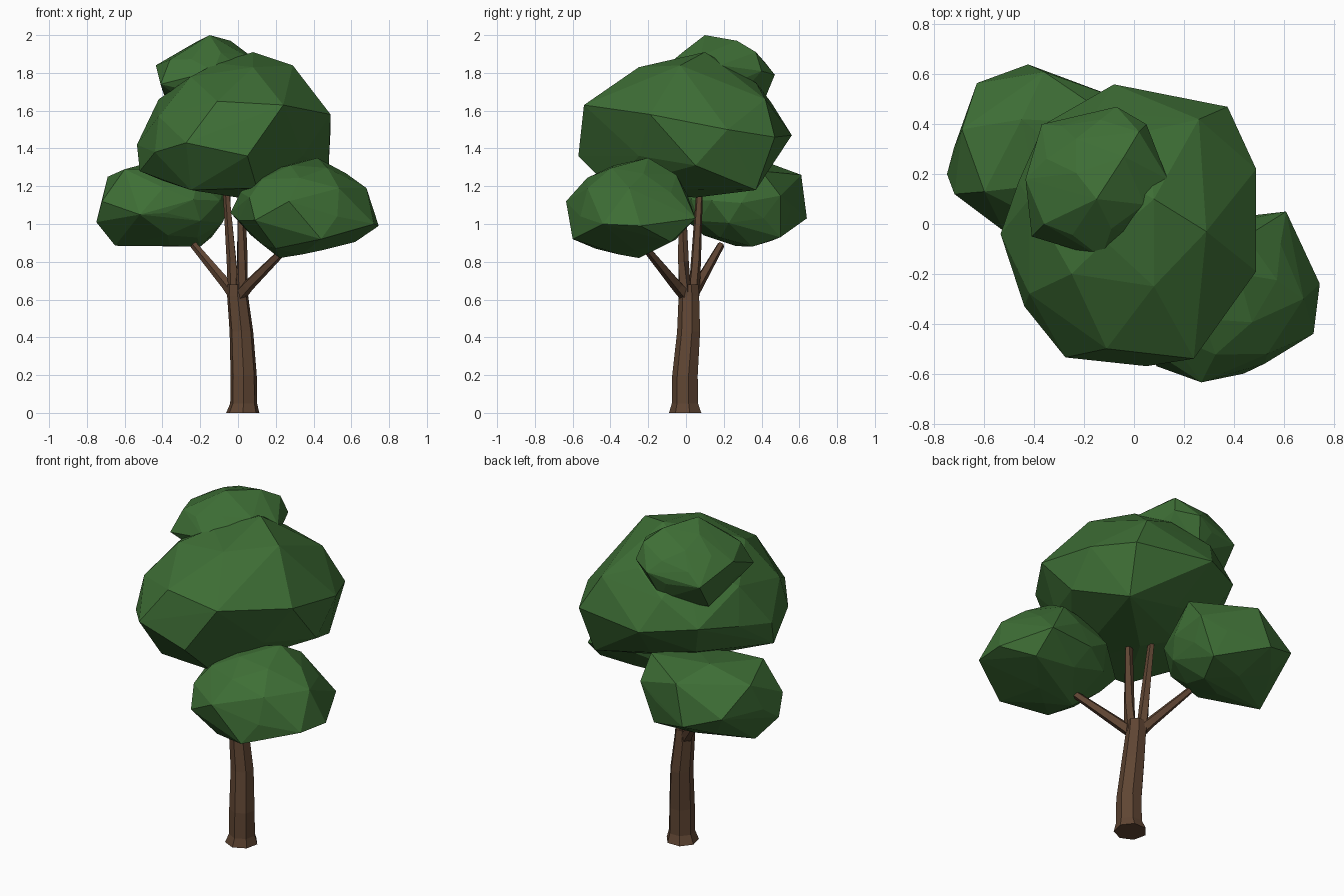
import bpy
import bmesh
import math
from mathutils import Vector, Euler

default_cube = bpy.data.objects.get("Cube")
if default_cube:
    bpy.data.objects.remove(default_cube, do_unlink=True)


def make_material(name, red, green, blue):
    material = bpy.data.materials.new(name)
    material.use_nodes = True
    colour = (red, green, blue, 1.0)
    material.diffuse_color = colour
    material.node_tree.nodes["Principled BSDF"].inputs["Base Color"].default_value = colour
    return material


def finish_object(name, bm, material):
    bmesh.ops.recalc_face_normals(bm, faces=bm.faces[:])
    mesh = bpy.data.meshes.new(name)
    bm.to_mesh(mesh)
    bm.free()
    mesh.materials.append(material)
    obj = bpy.data.objects.new(name, mesh)
    bpy.context.collection.objects.link(obj)
    return obj


def make_limb(name, path, radii, sides, material, level_rings=False):
    """Faceted tube following a path, with one radius per path point."""
    bm = bmesh.new()
    points = [Vector(p) for p in path]
    last = len(points) - 1
    rings = []
    for i, (centre, radius) in enumerate(zip(points, radii)):
        direction = points[min(i + 1, last)] - points[max(i - 1, 0)]
        if level_rings:
            direction = Vector((0, 0, 1))
        turn = direction.to_track_quat("Z", "Y")
        ring = []
        for k in range(sides):
            angle = math.tau * k / sides + math.pi / 2
            offset = Vector((math.cos(angle), math.sin(angle), 0)) * radius
            ring.append(bm.verts.new(centre + turn @ offset))
        rings.append(ring)
    for lower, upper in zip(rings, rings[1:]):
        for k in range(sides):
            n = (k + 1) % sides
            bm.faces.new((lower[k], lower[n], upper[n], upper[k]))
    bm.faces.new(rings[0])
    bm.faces.new(rings[-1])
    return finish_object(name, bm, material)


def make_foliage(name, centre, size, spin, corners, material):
    """Low-poly clump: a stretched icosphere pulled out to a few corners."""
    bm = bmesh.new()
    bmesh.ops.create_icosphere(bm, subdivisions=2, radius=0.95)
    turn = Euler((spin, spin / 2, spin)).to_matrix()
    centre, size = Vector(centre), Vector(size)
    for vert in bm.verts:
        vert.co = centre + (turn @ vert.co) * size
    # Pull the nearest points to each corner and merge them there
    reach = min(size) * 0.5
    pulled = [Vector(c) for c in corners]
    loose = [v.co.copy() for v in bm.verts]
    for corner in pulled:
        loose = [p for p in loose if (p - corner).length > reach]
    bm.free()
    # Wrap the remaining points in a faceted skin
    bm = bmesh.new()
    for point in loose + pulled:
        bm.verts.new(point)
    bmesh.ops.convex_hull(bm, input=bm.verts[:])
    stray = [v for v in bm.verts if not v.link_faces]
    bmesh.ops.delete(bm, geom=stray, context="VERTS")
    return finish_object(name, bm, material)


bark = make_material("bark brown", 0.115, 0.06, 0.033)
leaves = make_material("leaf green", 0.048, 0.157, 0.036)

# Trunk with a flared foot and a gentle bend
make_limb("trunk",
          [(0.025, 0, 0), (0.03, -0.002, 0.05), (0.03, -0.002, 0.2),
           (0.018, 0.017, 0.43), (-0.002, 0.018, 0.62), (-0.004, 0.018, 0.68)],
          [0.09, 0.073, 0.071, 0.064, 0.057, 0.053], 7, bark, level_rings=True)

# Two side branches and two upright branches
make_limb("left_front_branch",
          [(0, 0.01, 0.61), (0.05, -0.045, 0.67), (0.25, -0.21, 0.87)],
          [0.037, 0.032, 0.021], 5, bark)
make_limb("right_back_branch",
          [(-0.005, 0.02, 0.61), (-0.06, 0.065, 0.68), (-0.235, 0.185, 0.89)],
          [0.037, 0.03, 0.02], 5, bark)
make_limb("front_upright_branch",
          [(0.02, -0.005, 0.62), (0.022, -0.015, 0.8), (0.018, -0.02, 1.17)],
          [0.034, 0.03, 0.02], 5, bark)
make_limb("back_upright_branch",
          [(-0.022, 0.04, 0.62), (-0.032, 0.052, 0.8), (-0.063, 0.073, 1.19)],
          [0.032, 0.028, 0.018], 5, bark)

# Large central clump
make_foliage("main_foliage", (-0.02, 0, 1.51), (0.5, 0.54, 0.37), 0.4, [
    (0.08, 0.1, 1.91), (0.29, -0.03, 1.84), (0.08, -0.25, 1.83),
    (-0.25, -0.2, 1.78), (-0.42, 0.1, 1.66), (-0.36, 0.4, 1.5),
    (-0.08, 0.56, 1.47), (0.375, 0.47, 1.46), (0.26, 0.42, 1.66),
    (0.49, 0.22, 1.5), (0.49, -0.19, 1.58), (0.24, -0.54, 1.63),
    (-0.11, -0.5, 1.65), (0.05, -0.57, 1.36), (-0.275, -0.535, 1.43),
    (-0.44, -0.33, 1.38), (-0.42, -0.28, 1.57), (-0.535, -0.04, 1.42),
    (-0.52, -0.08, 1.28), (-0.4, -0.1, 1.23), (-0.25, -0.36, 1.18),
    (0.1, -0.4, 1.19), (0.48, 0.05, 1.31), (0.34, 0.37, 1.18),
    (0, 0.05, 1.14),
], leaves)

# Low clump over the front branch
make_foliage("left_front_foliage", (0.35, -0.29, 1.08), (0.38, 0.33, 0.26), 0.9, [
    (0.42, -0.2, 1.35), (0.45, -0.05, 1.26), (0.61, 0.05, 1.03),
    (0.62, -0.08, 0.905), (0.68, -0.3, 1.19), (0.745, -0.24, 0.99),
    (0.72, -0.44, 1.0), (0.27, -0.635, 1.12), (0.44, -0.6, 0.92),
    (0.44, -0.27, 0.86), (0.22, -0.25, 0.82), (0.2, -0.48, 0.87),
    (-0.04, -0.2, 1.06), (0.09, -0.57, 1.02), (0.06, -0.5, 1.14),
], leaves)

# Low clump over the back branch
make_foliage("right_back_foliage", (-0.38, 0.3, 1.1), (0.36, 0.32, 0.23), 1.5, [
    (-0.75, 0.2, 1.01), (-0.72, 0.12, 1.12), (-0.69, 0.38, 1.25),
    (-0.6, 0.13, 1.29), (-0.63, 0.565, 1.1), (-0.425, 0.64, 1.03),
    (-0.36, 0.61, 1.26), (-0.05, 0.5, 1.15), (-0.05, 0.4, 1.28),
    (-0.14, 0.5, 0.93), (-0.52, -0.03, 1.05), (-0.65, 0.28, 0.885),
    (-0.2, 0.35, 0.88), (-0.45, 0.42, 1.33),
], leaves)

# Small clump on the crown
make_foliage("top_foliage", (-0.15, 0.17, 1.77), (0.28, 0.29, 0.21), 2.1, [
    (-0.15, 0.1, 2.0), (-0.04, 0.27, 1.97), (-0.435, 0.18, 1.84),
    (-0.36, 0, 1.87), (-0.41, -0.05, 1.74), (-0.37, 0.4, 1.75),
    (-0.07, 0.47, 1.79), (0.05, 0.4, 1.81), (0.02, 0.37, 1.91),
    (0.135, 0.18, 1.84), (-0.13, -0.135, 1.81), (-0.36, 0.3, 1.6),
    (-0.12, 0.4, 1.62),
], leaves)
